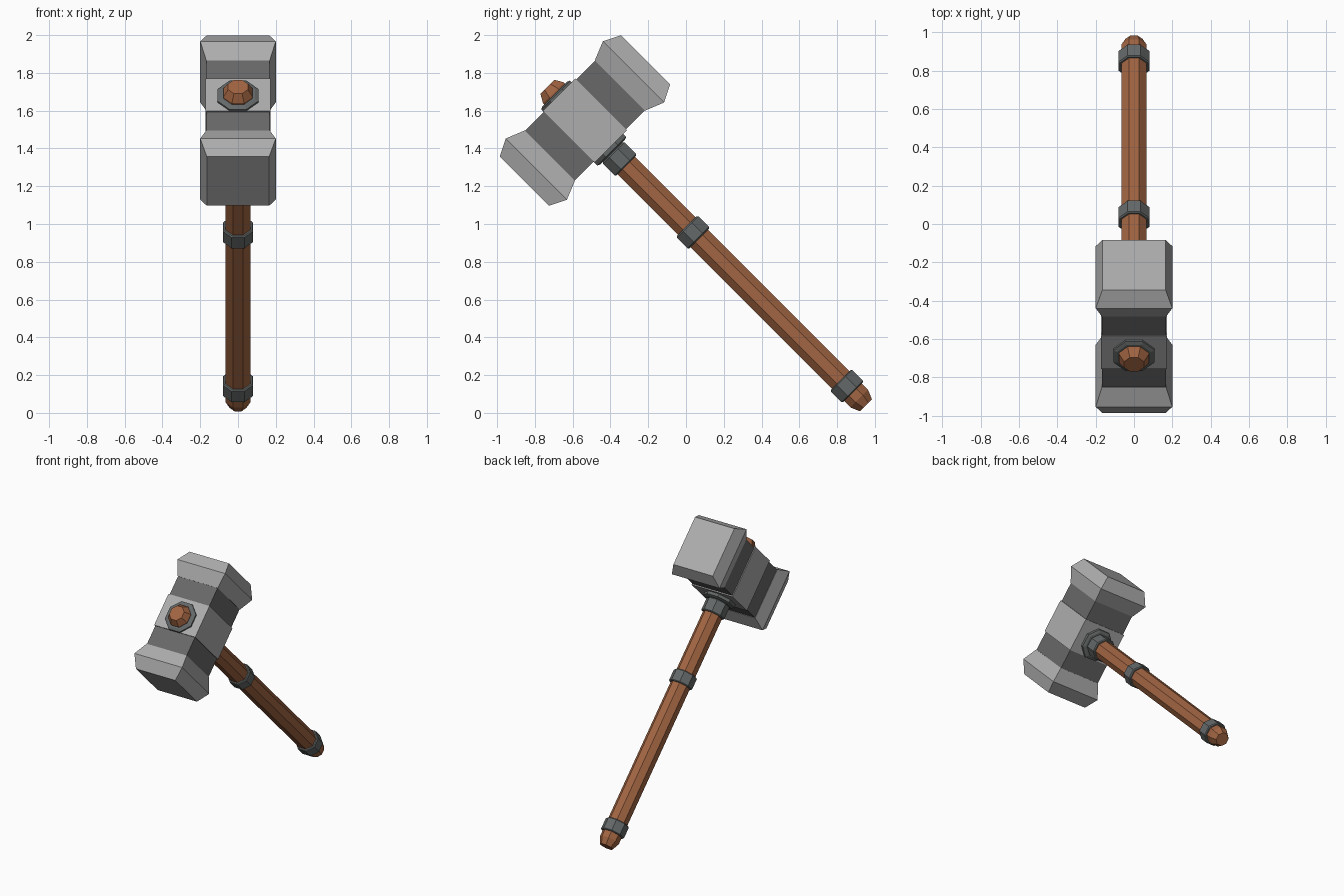
import bpy, bmesh, math
from mathutils import Matrix, Vector

if "Cube" in bpy.data.objects:
    bpy.data.objects.remove(bpy.data.objects["Cube"])

# Built upright (handle along z, head along y), then the whole tool leans 45 degrees
LEAN = Matrix.Rotation(math.radians(45), 4, 'X')
HANDLE_Y = 0.702
HEAD_Y, HEAD_Z = 0.716, 1.473


def material(name, rgb):
    m = bpy.data.materials.new(name)
    m.diffuse_color = (*rgb, 1)
    m.use_nodes = True
    m.node_tree.nodes["Principled BSDF"].inputs["Base Color"].default_value = m.diffuse_color
    return m


WOOD = material("wood", (0.36, 0.13, 0.055))
STONE = material("light_stone", (0.42, 0.42, 0.42))
DARK = material("dark_stone", (0.14, 0.14, 0.14))
IRON = material("iron", (0.13, 0.14, 0.14))


def loft(name, rings, mat):
    """Skin a row of equal-sized point rings and cap both ends."""
    bm = bmesh.new()
    loops = [[bm.verts.new(LEAN @ Vector(p)) for p in ring] for ring in rings]
    n = len(loops[0])
    for a, b in zip(loops, loops[1:]):
        for i in range(n):
            j = (i + 1) % n
            bm.faces.new((a[i], a[j], b[j], b[i]))
    bm.faces.new(loops[0])
    bm.faces.new(loops[-1])
    bmesh.ops.recalc_face_normals(bm, faces=bm.faces[:])
    mesh = bpy.data.meshes.new(name)
    bm.to_mesh(mesh)
    bm.free()
    mesh.materials.append(mat)
    obj = bpy.data.objects.new(name, mesh)
    bpy.context.collection.objects.link(obj)


def octagon(z, flat):
    """Eight-sided ring around the handle; flat = centre to flat side."""
    r = flat / math.cos(math.pi / 8)
    angles = [math.pi / 8 + k * math.pi / 4 for k in range(8)]
    return [(r * math.cos(a), HANDLE_Y + r * math.sin(a), z) for a in angles]


def rect(y, hx, hz):
    """Rectangular ring across the head at distance y from its middle."""
    return [(sx * hx, HEAD_Y + y, HEAD_Z + sz * hz)
            for sx, sz in ((-1, -1), (1, -1), (1, 1), (-1, 1))]


def turned(name, profile, mat):
    loft(name, [octagon(z, r) for z, r in profile], mat)


# Head: dark core, lighter middle band, flared striking ends
loft("head_core", [rect(y, 0.166, 0.186) for y in (-0.28, 0.28)], DARK)
loft("head_band", [rect(y, 0.172, 0.194) for y in (-0.121, 0.121)], STONE)
for side, s in (("lower", -1), ("upper", 1)):
    loft(side + "_striking_end", [rect(s * 0.262, 0.168, 0.188),
                                  rect(s * 0.364, 0.20, 0.229),
                                  rect(s * 0.454, 0.165, 0.184)], STONE)

# Wooden handle with chamfered butt, and the knob on top of the head
turned("handle", [(-0.645, 0.045), (-0.595, 0.066), (1.50, 0.066)], WOOD)
turned("handle_knob", [(1.60, 0.078), (1.695, 0.078), (1.74, 0.052)], WOOD)

# Collars where the handle passes through the head
turned("top_collar", [(1.62, 0.108), (1.678, 0.108), (1.686, 0.09)], IRON)
turned("bottom_collar", [(1.32, 0.108), (1.258, 0.108), (1.25, 0.09)], IRON)

# Bands around the handle
for name, z, h in (("upper", 1.20, 0.05), ("middle", 0.65, 0.046), ("butt", -0.502, 0.046)):
    turned(name + "_handle_band", [(z - h, 0.074), (z - h + 0.006, 0.08),
                                   (z + h - 0.006, 0.08), (z + h, 0.074)], IRON)
